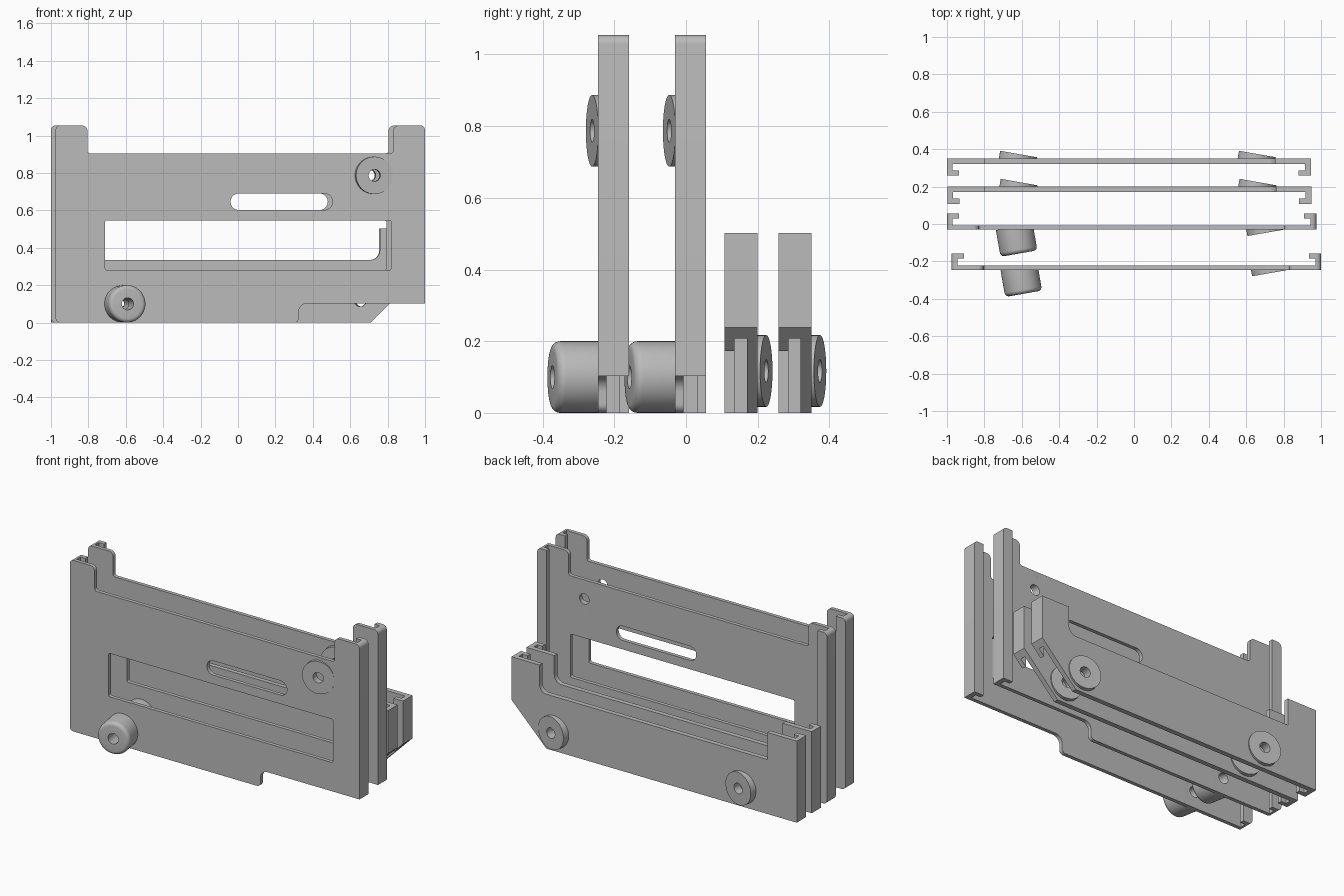
import bpy, bmesh, math
from mathutils import Vector

if "Cube" in bpy.data.objects:
    bpy.data.objects.remove(bpy.data.objects["Cube"])

TILT = math.radians(10)
grey = bpy.data.materials.new("plain grey")
grey.diffuse_color = (0.5, 0.5, 0.5, 1)
grey.use_nodes = True
grey.node_tree.nodes["Principled BSDF"].inputs["Base Color"].default_value = grey.diffuse_color


def rounded(pts, n=8):
    """Round each (x, z, radius) corner of a closed outline."""
    out = []
    for i, (x, z, r) in enumerate(pts):
        p = Vector((x, z))
        if r <= 0:
            out.append(p)
            continue
        a = (Vector(pts[i - 1][:2]) - p).normalized()
        b = (Vector(pts[(i + 1) % len(pts)][:2]) - p).normalized()
        half = a.angle(b) / 2
        t = r / math.tan(half)
        c = p + (a + b).normalized() * (r / math.sin(half))
        va, vb = p + a * t - c, p + b * t - c
        sweep = va.angle_signed(vb)
        for k in range(n + 1):
            g = -sweep * k / n
            out.append(c + Vector((va.x * math.cos(g) - va.y * math.sin(g),
                                   va.x * math.sin(g) + va.y * math.cos(g))))
    return out


def finish(bm, name):
    bmesh.ops.recalc_face_normals(bm, faces=bm.faces)
    me = bpy.data.meshes.new(name)
    bm.to_mesh(me)
    bm.free()
    me.materials.append(grey)
    ob = bpy.data.objects.new(name, me)
    bpy.context.collection.objects.link(ob)
    return ob


def extrude(name, pts, y0, y1):
    """Extrude an x-z outline from y0 to y1."""
    bm = bmesh.new()
    face = bm.faces.new([bm.verts.new((p[0], y0, p[1])) for p in pts])
    ext = bmesh.ops.extrude_face_region(bm, geom=[face])["geom"]
    for v in ext:
        if isinstance(v, bmesh.types.BMVert):
            v.co.y = y1
    return finish(bm, name)


def box(name, x0, x1, y0, y1, z0=-0.2, z1=1.3):
    return extrude(name, [(x0, z0), (x1, z0), (x1, z1), (x0, z1)], y0, y1)


def cylinder(name, tip, axis, r, front, back, bevel=0.0, seg=48):
    """Cylinder along axis, reaching from tip+front to tip-back."""
    bm = bmesh.new()
    bmesh.ops.create_cone(bm, cap_ends=True, segments=seg, radius1=r, radius2=r,
                          depth=front + back)
    if bevel:
        rim = [e for e in bm.edges if all(v.co.z > 0 for v in e.verts)]
        bmesh.ops.bevel(bm, geom=rim, offset=bevel, segments=5, profile=0.5, affect='EDGES')
    rot = axis.to_track_quat('Z', 'Y').to_matrix().to_4x4()
    bm.transform(rot)
    bmesh.ops.translate(bm, verts=bm.verts, vec=tip + axis * (front - back) / 2)
    return finish(bm, name)


def cut(ob, cutters):
    bpy.context.view_layer.objects.active = ob
    for c in cutters:
        m = ob.modifiers.new("cut", 'BOOLEAN')
        m.operation, m.solver, m.object = 'DIFFERENCE', 'EXACT', c
        bpy.ops.object.modifier_apply(modifier=m.name)
    bpy.ops.object.select_all(action='DESELECT')
    ob.select_set(True)
    bpy.ops.object.shade_smooth_by_angle(angle=math.radians(30))


def slider(name, outline, x0, x1, face, s, depth, sheet, lip, bosses, openings=()):
    """Plate with C-shaped side channels; face is its outer y, s points to the lips."""
    plate = extrude(name + "_plate", rounded(outline), face, face + s * depth)
    # hollow between the lips, and grooves behind the lips
    pocket = box("pocket_cutter", x0 + 0.065, x1 - 0.065, face + s * sheet, face + s * 0.3)
    groove = box("groove_cutter", x0 + 0.03, x1 - 0.03, face + s * sheet, face + s * (depth - lip))
    cutters = [pocket, groove]
    for o in openings:
        cutters.append(extrude("opening_cutter", rounded(o), face - 0.1, face + 0.1))
    # tilted bosses with bored holes
    axis = Vector((math.sin(TILT), -s * math.cos(TILT), 0))
    for part, x, z, out, length, bevel in bosses:
        tip = Vector((x, face - s * out, z))
        hole = cylinder("hole_cutter", tip, axis, 0.032, 0.1, length + 0.12, seg=32)
        boss = cylinder(name + "_" + part, tip, axis, 0.1, 0, length, bevel)
        cut(boss, [pocket, hole])
        cutters.append(hole)
    cut(plate, cutters)
    for c in cutters:
        bpy.data.objects.remove(c, do_unlink=True)


# Two tall front frames
for name, dx, face in (("front_frame", 0.025, -0.245), ("second_frame", 0.0, -0.03)):
    x0, x1 = -1 + dx, 0.975 + dx
    outline = [(x0, 0, .025), (.30 + dx, 0, .025), (.30 + dx, .103, .045), (x1, .103, 0),
               (x1, 1.054, .025), (.805 + dx, 1.054, .03), (.805 + dx, .905, .015),
               (-.83 + dx, .905, .015), (-.83 + dx, 1.054, .03), (x0, 1.054, .025)]
    window = [(-.735 + dx, .28, .01), (.793 + dx, .28, .01),
              (.793 + dx, .547, .01), (-.735 + dx, .547, .01)]
    slot = [(-.065 + dx, .602, .0435), (.48 + dx, .602, .0435),
            (.48 + dx, .69, .0435), (-.065 + dx, .69, .0435)]
    bosses = [("roller", -.615 + dx, .1, .128, .145, .022),
              ("disc", .705 + dx, .787, .017, .045, 0)]
    slider(name, outline, x0, x1, face, 1, .086, .023, .026, bosses, [window, slot])

# Two low rear carriers
for name, dx, face in (("third_carrier", 0.003, 0.2), ("rear_carrier", 0.0, 0.35)):
    x0, x1 = -1 + dx, 0.945 + dx
    outline = [(x0, 0, 0), (.707 + dx, 0, 0), (x1, .238, 0), (x1, .502, 0),
               (.755 + dx, .502, 0), (.755 + dx, .335, .05), (-.80 + dx, .335, 0),
               (-.80 + dx, .502, 0), (x0, .502, 0)]
    bosses = [("left_disc", -.617 + dx, .117, .024, .045, 0),
              ("right_disc", .66 + dx, .117, .024, .045, 0)]
    slider(name, outline, x0, x1, face, -1, .092, .03, .028, bosses)
